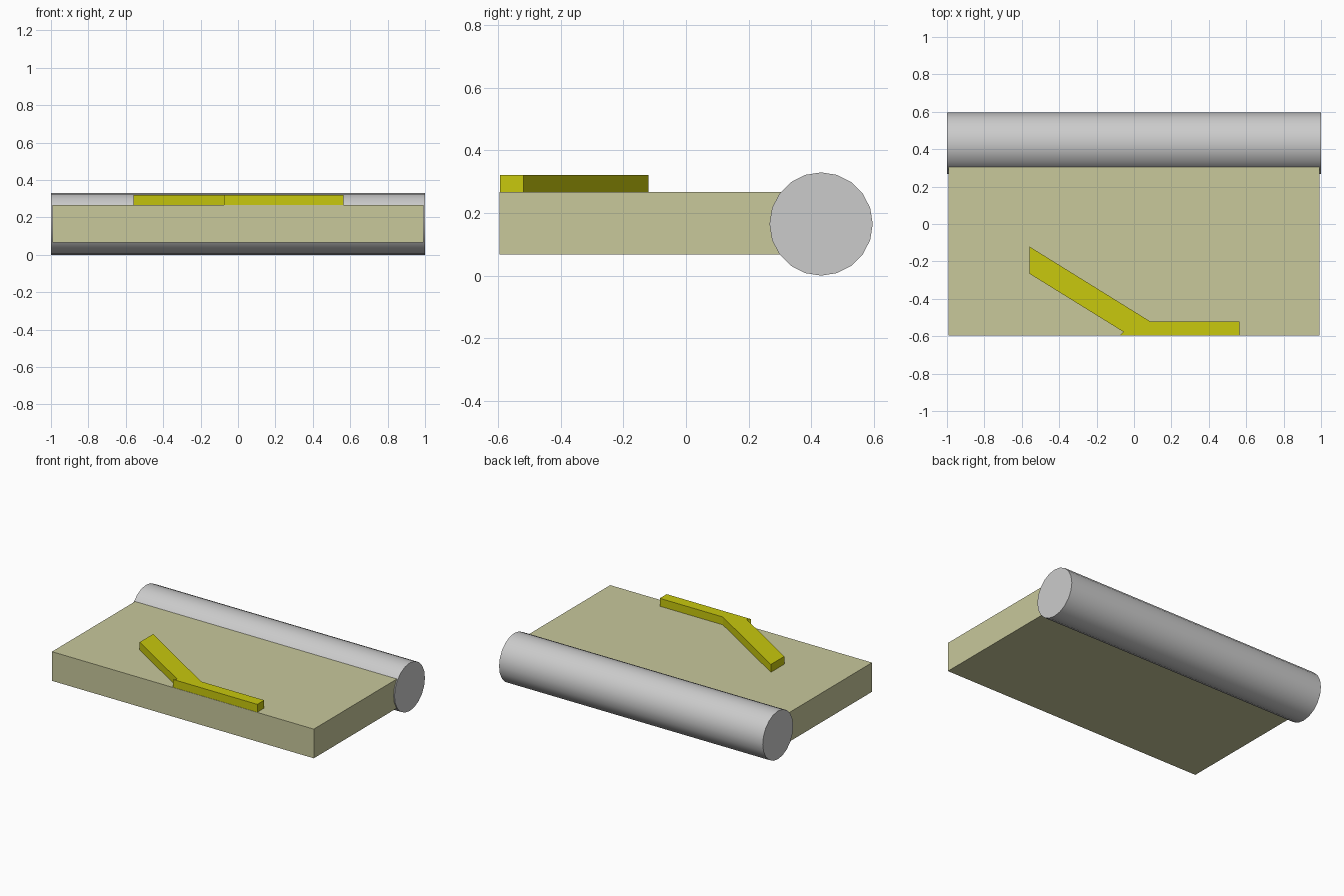
import bpy, bmesh, math

if "Cube" in bpy.data.objects:
    bpy.data.objects.remove(bpy.data.objects["Cube"])

def material(name, color):
    m = bpy.data.materials.new(name)
    m.diffuse_color = (*color, 1)
    m.use_nodes = True
    m.node_tree.nodes["Principled BSDF"].inputs["Base Color"].default_value = m.diffuse_color
    return m

def prism(name, outline, z0, z1, mat):
    bm = bmesh.new()
    face = bm.faces.new([bm.verts.new((x, y, z0)) for x, y in outline])
    ext = bmesh.ops.extrude_face_region(bm, geom=[face])
    for v in ext["geom"]:
        if isinstance(v, bmesh.types.BMVert):
            v.co.z = z1
    bmesh.ops.recalc_face_normals(bm, faces=bm.faces)
    mesh = bpy.data.meshes.new(name)
    bm.to_mesh(mesh)
    bm.free()
    mesh.materials.append(mat)
    obj = bpy.data.objects.new(name, mesh)
    bpy.context.collection.objects.link(obj)
    return obj

tan = material("tan", (0.58, 0.58, 0.33))
yellow = material("yellow", (0.58, 0.58, 0.004))

# Flat slab, its rear edge buried in the hinge cylinder
prism("slab", [(-0.993, -0.597), (0.993, -0.597), (0.993, 0.432), (-0.993, 0.432)],
      0.067, 0.267, tan)

# Raised bent marking: diagonal arm joined to a straight bar
prism("bent_marking", [(-0.56, -0.12), (-0.56, -0.265), (-0.056, -0.577), (-0.075, -0.595),
                       (0.563, -0.595), (0.563, -0.52), (0.085, -0.52)],
      0.267, 0.321, yellow)

# Long hinge cylinder along the rear edge
bpy.ops.mesh.primitive_cylinder_add(vertices=20, radius=0.165, depth=2,
                                    location=(0, 0.432, 0.165),
                                    rotation=(0, math.pi / 2, 0))
bpy.context.object.name = "hinge_cylinder"
bpy.ops.object.shade_smooth_by_angle(angle=math.radians(30))
